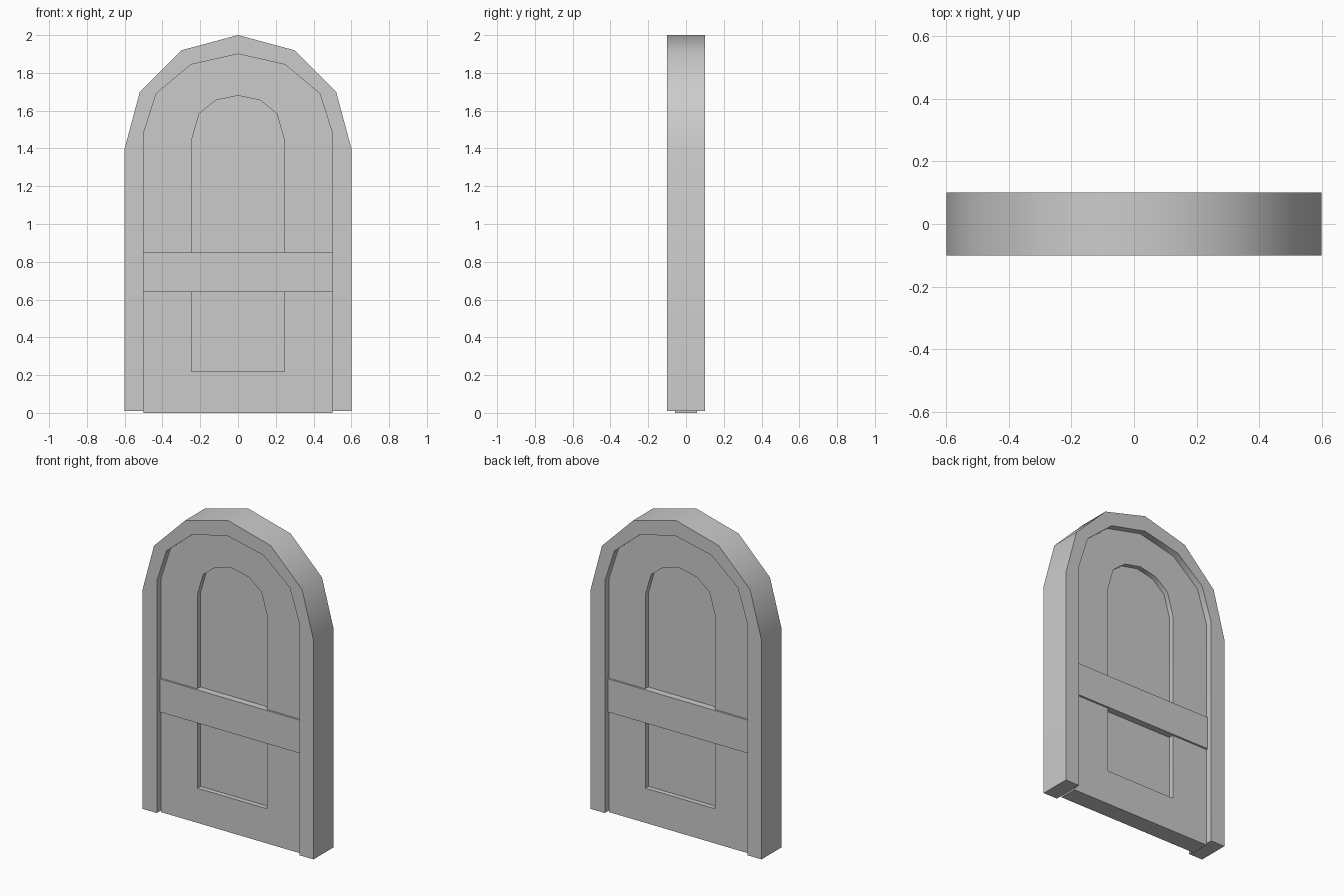
import bpy, bmesh, math

if "Cube" in bpy.data.objects:
    bpy.data.objects.remove(bpy.data.objects["Cube"])

grey = bpy.data.materials.new("stone grey")
grey.diffuse_color = (0.6, 0.6, 0.6, 1)
grey.use_nodes = True
grey.node_tree.nodes["Principled BSDF"].inputs["Base Color"].default_value = grey.diffuse_color


def arch(half_width, bottom, spring, top):
    """Left foot, seven points over a six-sided arch, right foot."""
    pts = [(-half_width, bottom)]
    for i in range(7):
        a = math.pi * (1 - i / 6)
        pts.append((half_width * math.cos(a), spring + (top - spring) * math.sin(a)))
    return pts + [(half_width, bottom)]


def finish(name, bm):
    bmesh.ops.recalc_face_normals(bm, faces=bm.faces[:])
    mesh = bpy.data.meshes.new(name)
    bm.to_mesh(mesh)
    bm.free()
    mesh.materials.append(grey)
    ob = bpy.data.objects.new(name, mesh)
    bpy.context.collection.objects.link(ob)
    bpy.ops.object.select_all(action='DESELECT')
    ob.select_set(True)
    bpy.context.view_layer.objects.active = ob
    bpy.ops.object.shade_smooth_by_angle(angle=math.radians(42))
    return ob


def band(name, outer, inner, half_depth, closed):
    """Solid band between two outlines with the same point count."""
    bm = bmesh.new()
    rows = [[bm.verts.new((x, y, z)) for x, z in line]
            for line, y in ((outer, -half_depth), (inner, -half_depth),
                            (inner, half_depth), (outer, half_depth))]
    n = len(outer)
    for i in range(n if closed else n - 1):
        j = (i + 1) % n
        for r in range(4):
            a, b = rows[r], rows[(r + 1) % 4]
            bm.faces.new((a[i], a[j], b[j], b[i]))
    if not closed:
        for i in (0, n - 1):
            bm.faces.new([row[i] for row in rows])
    return finish(name, bm)


def slab(name, outline, half_depth):
    """Solid plate, extruded through y."""
    bm = bmesh.new()
    front = [bm.verts.new((x, -half_depth, z)) for x, z in outline]
    back = [bm.verts.new((x, half_depth, z)) for x, z in outline]
    bm.faces.new(front)
    bm.faces.new(back[::-1])
    for i in range(len(outline)):
        j = (i + 1) % len(outline)
        bm.faces.new((front[i], front[j], back[j], back[i]))
    return finish(name, bm)


# Recessed panel outline, slightly squarer than an ellipse
half = [(-0.245, 0.22), (-0.245, 1.445), (-0.205, 1.585), (-0.117, 1.655)]
opening = half + [(0, 1.68)] + [(-x, z) for x, z in reversed(half)]

# Surrounding frame, open at the floor
band("door_frame", arch(0.6, 0.01, 1.4, 2.0), arch(0.5, 0.01, 1.48, 1.9), 0.1, False)

# Door leaf with arched opening, and the thinner panel inside it
band("door_leaf", arch(0.5, 0.0, 1.48, 1.9), opening, 0.058, True)
slab("door_panel", opening, 0.027)

# Crossbar, proud of the leaf on both faces
slab("crossbar", [(-0.5, 0.64), (0.5, 0.64), (0.5, 0.85), (-0.5, 0.85)], 0.07)
